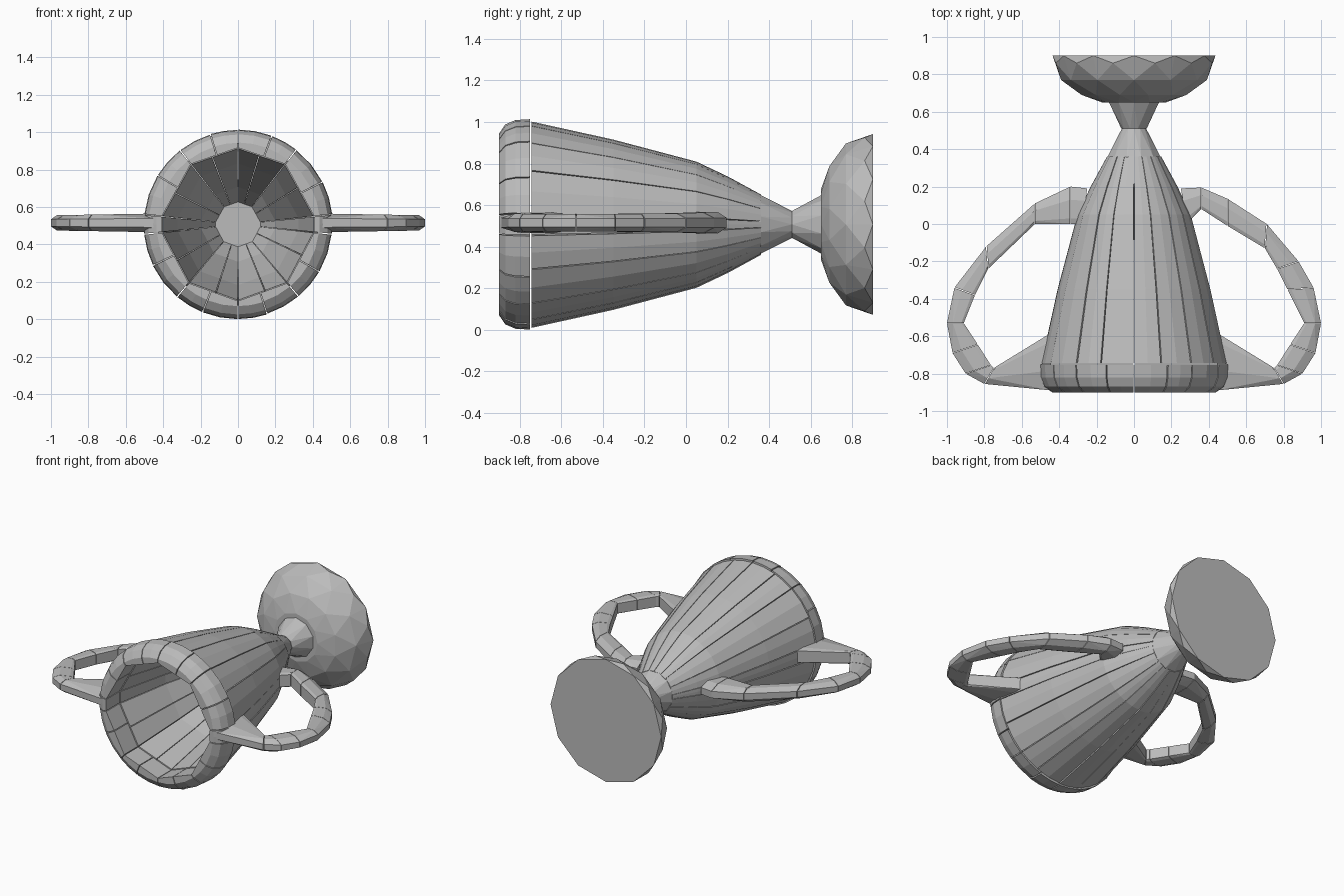
import bpy, bmesh, random
from math import cos, sin, radians, tau
from mathutils import Vector

random.seed(4)
if "Cube" in bpy.data.objects:
    bpy.data.objects.remove(bpy.data.objects["Cube"], do_unlink=True)

AXIS_Z = 0.507
grey = bpy.data.materials.new("plain grey")
grey.use_nodes = True
grey.diffuse_color = (0.5, 0.5, 0.5, 1)
grey.node_tree.nodes["Principled BSDF"].inputs["Base Color"].default_value = (0.5, 0.5, 0.5, 1)


def finish(bm, name):
    bmesh.ops.recalc_face_normals(bm, faces=bm.faces)
    mesh = bpy.data.meshes.new(name)
    bm.to_mesh(mesh)
    bm.free()
    mesh.materials.append(grey)
    obj = bpy.data.objects.new(name, mesh)
    bpy.context.collection.objects.link(obj)
    return obj


def polar(angle, r, y):
    return Vector((r * cos(angle), y, AXIS_Z + r * sin(angle)))


def add_hull(bm, points):
    verts = [bm.verts.new(p) for p in points]
    res = bmesh.ops.convex_hull(bm, input=verts)
    junk = set(res["geom_interior"]) | set(res["geom_unused"])
    bmesh.ops.delete(bm, geom=[g for g in junk if isinstance(g, bmesh.types.BMVert)], context="VERTS")


def turned_hull(name, profile, sides):
    """Faceted solid of revolution about the y axis, with staggered rings."""
    bm = bmesh.new()
    points = []
    for i, (y, r) in enumerate(profile):
        for k in range(sides):
            points.append(polar((k + 0.5 * (i % 2)) * tau / sides, r, y))
    add_hull(bm, points)
    return finish(bm, name)


def add_stave(bm, corners, t0, t1, stations, facets, jitter):
    """Curved plank: round outside, flat inside along the sector's chord."""
    a0, a1 = corners
    gap = 0.006
    cols = []
    for k in range(facets + 1):
        t = t0 + (t1 - t0) * k / facets
        a = a0 + (a1 - a0) * t
        a += gap if k == 0 else -gap if k == facets else 0
        t = (a - a0) / (a1 - a0)
        outer = [bm.verts.new(polar(a, ro - jitter, y)) for y, ro, ri in stations]
        inner = [bm.verts.new(polar(a0, ri, y).lerp(polar(a1, ri, y), t)) for y, ro, ri in stations]
        cols.append(outer + inner[::-1])
    n = len(cols[0])
    for c, d in zip(cols, cols[1:]):
        for i in range(n):
            j = (i + 1) % n
            bm.faces.new((c[i], c[j], d[j], d[i]))
    # Side walls as strips of quads
    for c in (cols[0], cols[-1]):
        for i in range(n // 2 - 1):
            bm.faces.new((c[i], c[i + 1], c[n - 2 - i], c[n - 1 - i]))


# Wall sectors, with narrow ones where the handles join
edges = [radians(a) for a in (-6, 6, 52, 90, 128, 174, 186, 230, 270, 310, 354)]
sectors = list(zip(edges, edges[1:]))


def ring_of_staves(name, stations, facets, split):
    bm = bmesh.new()
    for a0, a1 in sectors:
        cuts = [0, split, 1] if a1 - a0 > 0.4 else [0, 1]
        for t0, t1 in zip(cuts, cuts[1:]):
            add_stave(bm, (a0, a1), t0, t1, stations, facets, random.uniform(0, 0.005))
    return finish(bm, name)


# Cup: rim, wall and solid tip
ring_of_staves("cup_rim", [(-0.9, 0.438, 0.41), (-0.87, 0.482, 0.41),
                           (-0.82, 0.503, 0.41), (-0.75, 0.507, 0.41)], 2, 0.45)
ring_of_staves("cup_wall", [(-0.745, 0.499, 0.405), (-0.35, 0.412, 0.325), (0.05, 0.306, 0.2),
                            (0.2, 0.235, 0.12), (0.36, 0.148, 0.05)], 2, 0.55)
turned_hull("cup_tip", [(0.2, 0.13), (0.36, 0.146), (0.51, 0.065)], 12)

# Stem and faceted foot
turned_hull("stem", [(0.51, 0.068), (0.65, 0.14)], 10)
turned_hull("foot", [(0.65, 0.17), (0.69, 0.29), (0.77, 0.39), (0.86, 0.433), (0.9, 0.435)], 12)


# Handles: outer point and inner point at each joint
lower = [((0.44, -0.89), (0.44, -0.58)), ((0.8, -0.855), (0.75, -0.77)),
         ((0.9, -0.8), (0.765, -0.755)), ((0.97, -0.69), (0.835, -0.645)),
         ((1.0, -0.53), (0.91, -0.53))]
upper_left = [((0.96, -0.34), (0.82, -0.35)), ((0.88, -0.2), (0.765, -0.24)),
              ((0.71, 0.0), (0.7, -0.13)), ((0.5, 0.135), (0.5, -0.01)),
              ((0.36, 0.195), (0.36, 0.08)), ((0.25, 0.19), (0.28, 0.0))]
upper_right = [((0.96, -0.34), (0.85, -0.38)), ((0.79, -0.12), (0.78, -0.24)),
               ((0.53, 0.11), (0.53, 0.0)), ((0.34, 0.2), (0.34, 0.0)),
               ((0.25, 0.19), (0.27, 0.0))]


def section(outer, inner, side):
    o, i = Vector(outer), Vector(inner)
    points = []
    for t, h in ((0, 0.022), (0.35, 0.046), (0.85, 0.046), (1, 0.038)):
        p = o.lerp(i, t)
        thick = h * (1.1 - 0.22 * max(0, p.x - 0.4) / 0.6)
        for s in (-1, 1):
            points.append(Vector((side * p.x, p.y, AXIS_Z + 0.008 + s * thick)))
    return points


for name, side, joints in (("left_handle", 1, lower + upper_left),
                           ("right_handle", -1, lower + upper_right)):
    bm = bmesh.new()
    for a, b in zip(joints, joints[1:]):
        pa, pb = section(*a, side), section(*b, side)
        add_hull(bm, [p.lerp(q, 0.01) for p, q in zip(pa, pb)]
                 + [q.lerp(p, 0.01) for p, q in zip(pa, pb)])
    finish(bm, name)
